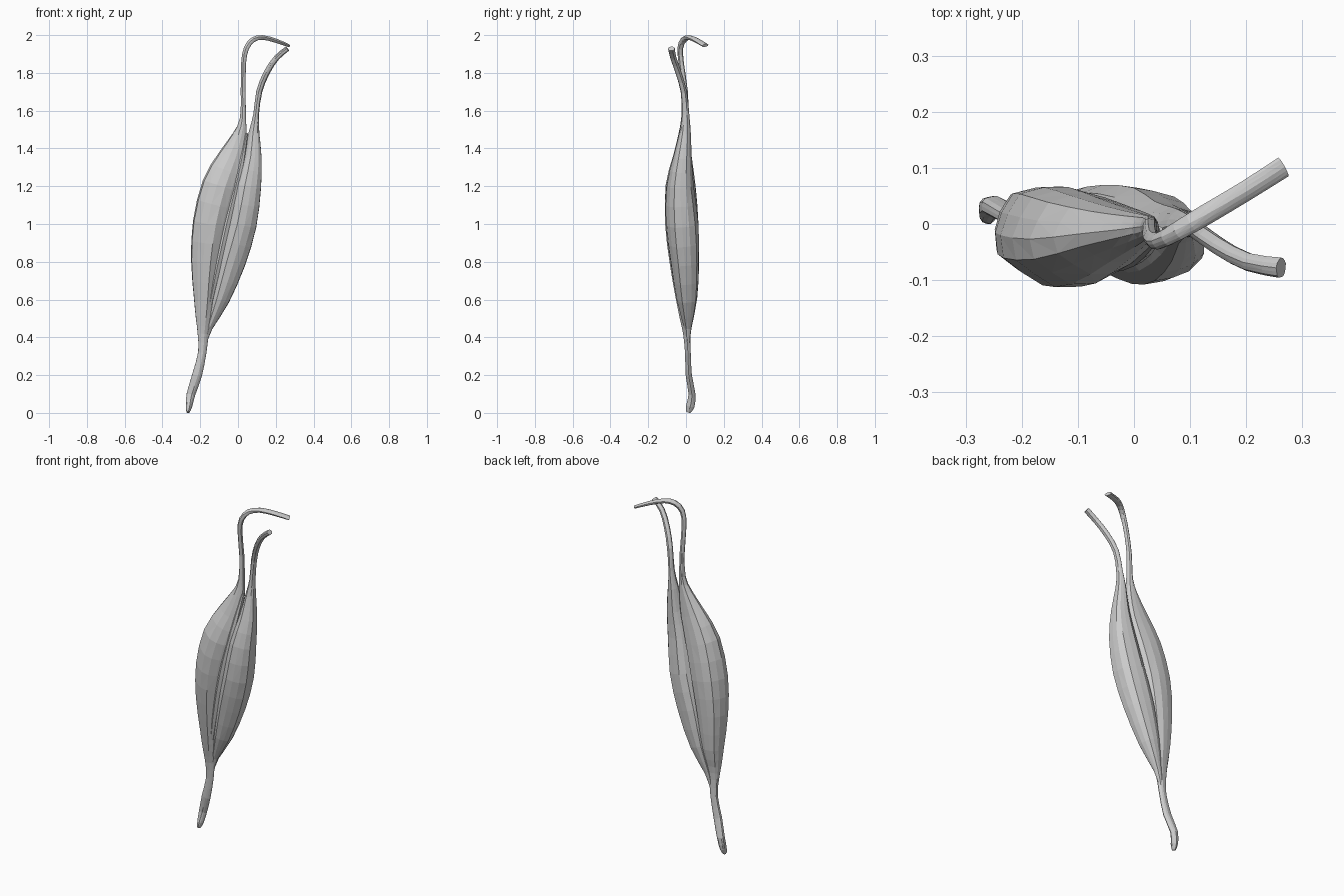
import bpy, bmesh, math
from mathutils import Vector


def spline(a, b, c, d, t):
    return [0.5 * (2 * q + (r - p) * t + (2 * p - 5 * q + 4 * r - s) * t * t
                   + (3 * q - p - 3 * r + s) * t ** 3) for p, q, r, s in zip(a, b, c, d)]


def muscle(name, stations, sides=14, steps=2, flute=0.05, phase=0.0):
    """Loft an oval, lightly fluted section along (x, y, z, half width, half depth)."""
    pts, last = [], len(stations) - 1
    for i in range(last):
        quad = [stations[min(max(i + k, 0), last)] for k in (-1, 0, 1, 2)]
        pts += [spline(*quad, s / steps) for s in range(steps)]
    pts.append(stations[-1])
    bm, rings = bmesh.new(), []
    for i, p in enumerate(pts):
        c = Vector(p[:3])
        t = (Vector(pts[min(i + 1, len(pts) - 1)][:3]) - Vector(pts[max(i - 1, 0)][:3])).normalized()
        v = Vector((0, 1, 0))
        v = (v - t * v.dot(t)).normalized()
        u = v.cross(t)
        ring = []
        for k in range(sides):
            a = 2 * math.pi * k / sides
            r = 1 + flute * math.cos(5 * a + phase + 1.5 * c.z)
            co = c + u * p[3] * r * math.cos(a) + v * p[4] * r * math.sin(a)
            co.z = max(co.z, 0)
            ring.append(bm.verts.new(co))
        rings.append(ring)
    for lo, hi in zip(rings, rings[1:]):
        for k in range(sides):
            n = (k + 1) % sides
            bm.faces.new((lo[k], lo[n], hi[n], hi[k]))
    bm.faces.new(rings[0][::-1])
    bm.faces.new(rings[-1])
    bmesh.ops.triangulate(bm, faces=bm.faces[:])
    bmesh.ops.recalc_face_normals(bm, faces=bm.faces[:])
    mesh = bpy.data.meshes.new(name)
    bm.to_mesh(mesh)
    bm.free()
    obj = bpy.data.objects.new(name, mesh)
    bpy.context.collection.objects.link(obj)
    return obj


# Long head: lower tendon, belly and the arched upper tendon
muscle("long_head", [
    (-.265, .012, .003, .008, .012), (-.26, .022, .035, .017, .022), (-.25, .032, .1, .023, .018),
    (-.218, .015, .2, .026, .016), (-.19, .01, .32, .022, .015), (-.185, .004, .42, .03, .019),
    (-.18, 0, .5, .045, .032), (-.175, 0, .6, .06, .052), (-.165, -.01, .8, .085, .076),
    (-.14, -.02, 1.0, .1, .09), (-.09, -.027, 1.2, .1, .08), (-.03, -.018, 1.35, .075, .05),
    (.01, -.01, 1.47, .038, .03), (.027, -.005, 1.56, .016, .02), (.028, -.005, 1.7, .013, .015),
    (.03, -.025, 1.85, .013, .014), (.045, -.03, 1.93, .014, .015), (.08, -.012, 1.975, .014, .017),
    (.13, .018, 1.987, .012, .018), (.2, .06, 1.97, .011, .018), (.266, .102, 1.945, .008, .019)])

# Short head: belly merging into the lower tendon, and its outward leaning tendon
muscle("short_head", [
    (-.178, .01, .36, .01, .01), (-.155, .01, .45, .02, .02), (-.1, .006, .6, .055, .055),
    (-.04, -.005, .8, .082, .076), (.017, -.02, 1.0, .085, .085), (.053, -.03, 1.2, .073, .07),
    (.078, -.018, 1.35, .05, .048), (.086, -.005, 1.48, .029, .03), (.097, -.003, 1.58, .015, .02),
    (.113, -.012, 1.7, .016, .016), (.152, -.04, 1.8, .016, .016), (.205, -.068, 1.88, .015, .016),
    (.262, -.078, 1.928, .014, .018)], phase=1.0)

# Thin strip of fibre lying in the groove between the heads
muscle("middle_strip", [
    (-.172, -.01, .46, .006, .008), (-.125, -.03, .7, .022, .03), (-.06, -.05, 1.0, .03, .036),
    (.0, -.045, 1.25, .025, .03), (.045, -.015, 1.48, .008, .012)], sides=8, steps=3, flute=0)
